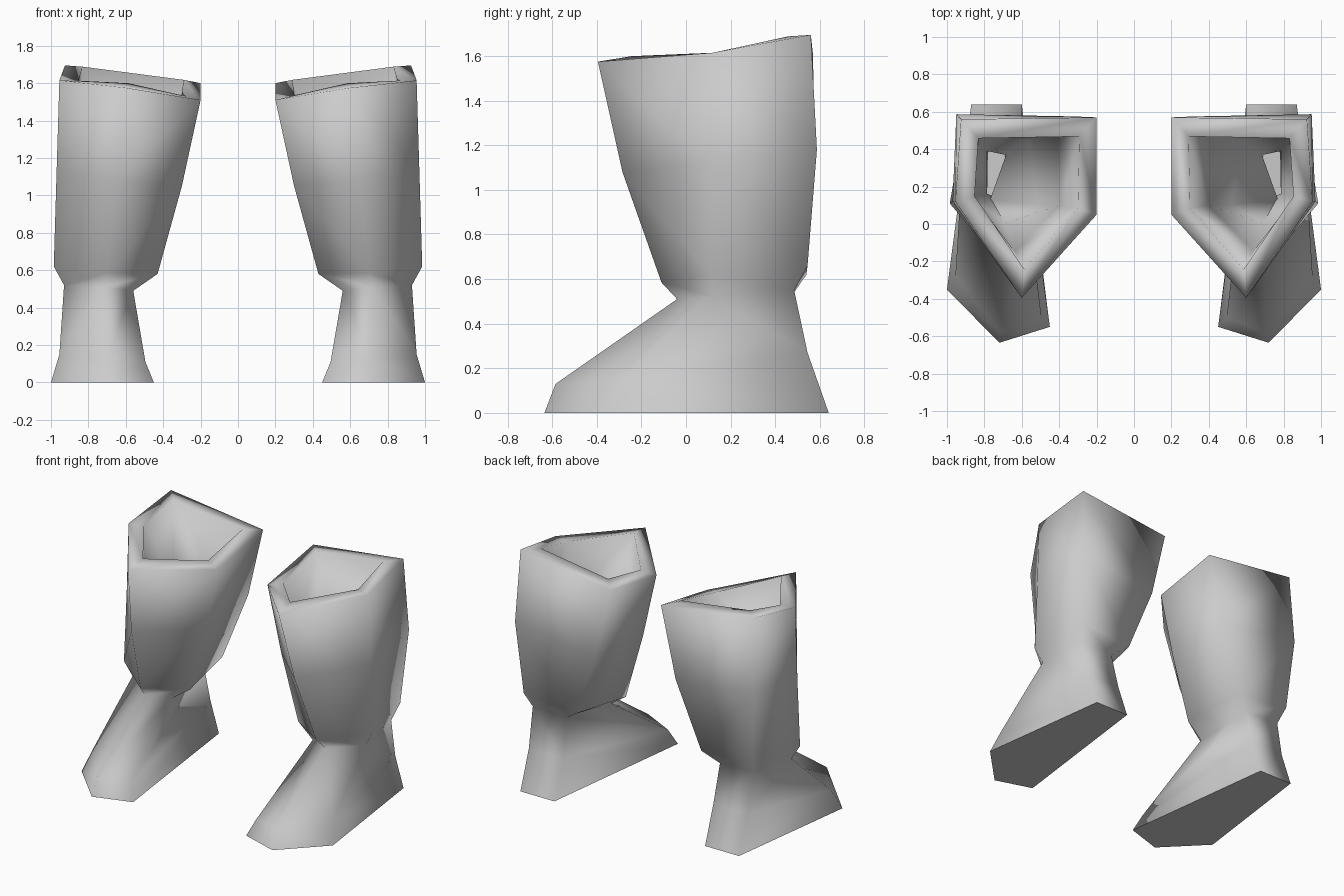
import bpy, bmesh

if "Cube" in bpy.data.objects:
    bpy.data.objects.remove(bpy.data.objects["Cube"])

grey = bpy.data.materials.new("grey")
grey.diffuse_color = (0.6, 0.6, 0.6, 1)
grey.use_nodes = True
grey.node_tree.nodes["Principled BSDF"].inputs["Base Color"].default_value = grey.diffuse_color

# five-sided rings, sole to rim: back outer, outer side, front, inner side, back inner
RINGS = [
    [(.87, .64, 0), (1.0, -.35, 0), (.72, -.635, 0), (.45, -.55, 0), (.60, .64, 0)],
    [(.87, .545, .27), (.955, -.28, .15), (.71, -.585, .13), (.495, -.50, .11), (.60, .545, .27)],
    [(.88, .485, .55), (.93, .13, .52), (.72, -.04, .51), (.56, .05, .49), (.61, .485, .54)],
    [(.91, .545, .66), (.985, .11, .62), (.70, -.11, .585), (.43, .07, .58), (.50, .54, .62)],
    [(.95, .587, .18 + 1), (.97, .12, 1.12), (.65, -.285, 1.08), (.30, .06, 1.05), (.32, .575, 1.10)],
    [(.925, .56, 1.695), (.955, .12, 1.615), (.60, -.395, 1.575), (.20, .05, 1.51), (.20, .57, 1.60)],
]


def boot(name, side):
    bm = bmesh.new()
    rings = [[bm.verts.new((x * side, y, z)) for x, y, z in ring] for ring in RINGS]
    # sole
    sole = bm.faces.new(rings[0])
    # foot and shaft walls
    for low, high in zip(rings, rings[1:]):
        for i in range(5):
            j = (i + 1) % 5
            bm.faces.new((low[i], low[j], high[j], high[i]))
    bmesh.ops.recalc_face_normals(bm, faces=bm.faces)
    # the shell is open at the top, so make sure the sole faces down
    sole.normal_update()
    if sole.normal.z > 0:
        bmesh.ops.reverse_faces(bm, faces=bm.faces)
    for f in bm.faces:
        f.smooth = True
    for e in sole.edges:
        e.smooth = False
    mesh = bpy.data.meshes.new(name)
    bm.to_mesh(mesh)
    bm.free()
    mesh.materials.append(grey)
    ob = bpy.data.objects.new(name, mesh)
    bpy.context.collection.objects.link(ob)
    # wall thickness with a flat rim
    wall = ob.modifiers.new("wall", 'SOLIDIFY')
    wall.thickness = 0.1
    wall.offset = -1
    wall.use_even_offset = True


boot("right_boot", 1)
boot("left_boot", -1)
